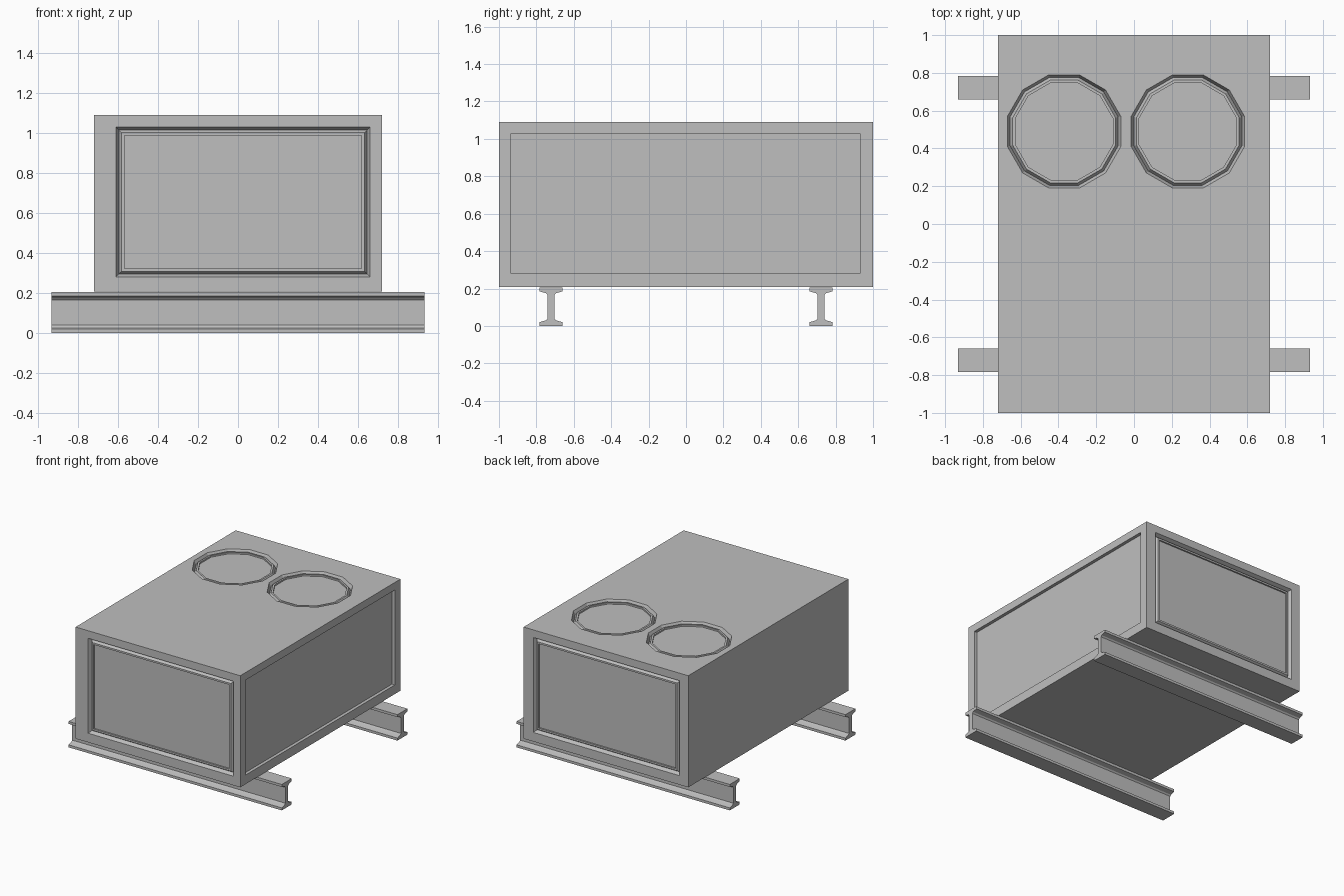
import bpy, bmesh, math
from mathutils import Vector

old = bpy.data.objects.get("Cube")
if old:
    bpy.data.objects.remove(old, do_unlink=True)

metal = bpy.data.materials.new("light_grey_metal")
metal.use_nodes = True
GREY = (0.52, 0.52, 0.52, 1)
metal.diffuse_color = GREY
metal.node_tree.nodes["Principled BSDF"].inputs["Base Color"].default_value = GREY

HX, HY, Z0, Z1 = 0.72, 1.0, 0.208, 1.09      # cabinet extents
GROOVE = [(0, 0), (0.014, 0.03), (0.028, 0.008), (0.042, 0.008), (0.042, 0.02)]
RECESS = [(0, 0), (0, 0.025)]


def finish(name, bm):
    bmesh.ops.remove_doubles(bm, verts=bm.verts, dist=1e-5)
    bmesh.ops.recalc_face_normals(bm, faces=bm.faces)
    mesh = bpy.data.meshes.new(name)
    bm.to_mesh(mesh)
    bm.free()
    mesh.materials.append(metal)
    ob = bpy.data.objects.new(name, mesh)
    bpy.context.collection.objects.link(ob)
    return ob


def rect(u0, u1, v0, v1):
    """Rectangle outline as a function of its inset."""
    return lambda i: [(u0 + i, v0 + i), (u1 - i, v0 + i), (u1 - i, v1 - i), (u0 + i, v1 - i)]


def dodecagon(u, v, apothem):
    """Twelve-sided outline with flat sides on the axes, as a function of its inset."""
    def outline(i):
        r = (apothem - i) / math.cos(math.pi / 12)
        angles = [math.radians(15 + 30 * k) for k in range(12)]
        return [(u + r * math.cos(a), v + r * math.sin(a)) for a in angles]
    return outline


def wall(bm, outer, place, panels=(), steps=()):
    """Flat wall with stepped panels sunk into it; place(u, v, depth) gives 3D points."""
    def ring(points, depth):
        return [bm.verts.new(place(u, v, depth)) for u, v in points]

    def edges(vs):
        return [bm.edges.new((vs[k], vs[(k + 1) % len(vs)])) for k in range(len(vs))]

    corner = ring(outer(0), 0)
    if not panels:
        bm.faces.new(corner)
        return
    border = edges(corner)
    rings = []
    for panel in panels:
        loops = [ring(panel(i), d) for i, d in steps]
        border += edges(loops[0])
        rings.append(loops)
    n = Vector(place(0, 0, 0)) - Vector(place(0, 0, 1))
    bmesh.ops.triangle_fill(bm, edges=border, use_beauty=True, normal=n)
    for loops in rings:
        for a, b in zip(loops, loops[1:]):
            for k in range(len(a)):
                j = (k + 1) % len(a)
                bm.faces.new((a[k], a[j], b[j], b[k]))
        bm.faces.new(loops[-1])


# Cabinet: front, back, left, right, top and bottom walls
bm = bmesh.new()
end = rect(-HX, HX, Z0, Z1)
side = rect(-HY, HY, Z0, Z1)
lid = rect(-HX, HX, -HY, HY)
wall(bm, end, lambda u, v, d: (u, -HY + d, v), [rect(-0.61, 0.66, 0.28, 1.03)], GROOVE)
wall(bm, end, lambda u, v, d: (u, HY - d, v), [rect(-0.645, 0.635, 0.28, 1.03)], GROOVE)
wall(bm, side, lambda u, v, d: (HX - d, u, v), [rect(-0.935, 0.93, 0.28, 1.03)], RECESS)
wall(bm, side, lambda u, v, d: (-HX + d, u, v))
wall(bm, lid, lambda u, v, d: (u, v, Z1 - d),
     [dodecagon(-0.37, 0.49, 0.30), dodecagon(0.285, 0.49, 0.30)], GROOVE)
wall(bm, lid, lambda u, v, d: (u, v, Z0 + d))
finish("cabinet", bm)

# Support beams: tapered I-section run along x
H = 0.205
quarter = [(0.062, 0), (0.062, 0.02), (0.027, 0.03), (0.018, 0.04)]
half = quarter + [(y, H - z) for y, z in reversed(quarter)]
section = half + [(-y, z) for y, z in reversed(half)]
for name, y0 in (("front_beam", -0.722), ("back_beam", 0.722)):
    bm = bmesh.new()
    face = bm.faces.new([bm.verts.new((-0.932, y0 + y, z)) for y, z in section])
    moved = bmesh.ops.extrude_face_region(bm, geom=[face], use_keep_orig=True)["geom"]
    bmesh.ops.translate(bm, vec=(1.864, 0, 0),
                        verts=[g for g in moved if isinstance(g, bmesh.types.BMVert)])
    finish(name, bm)
